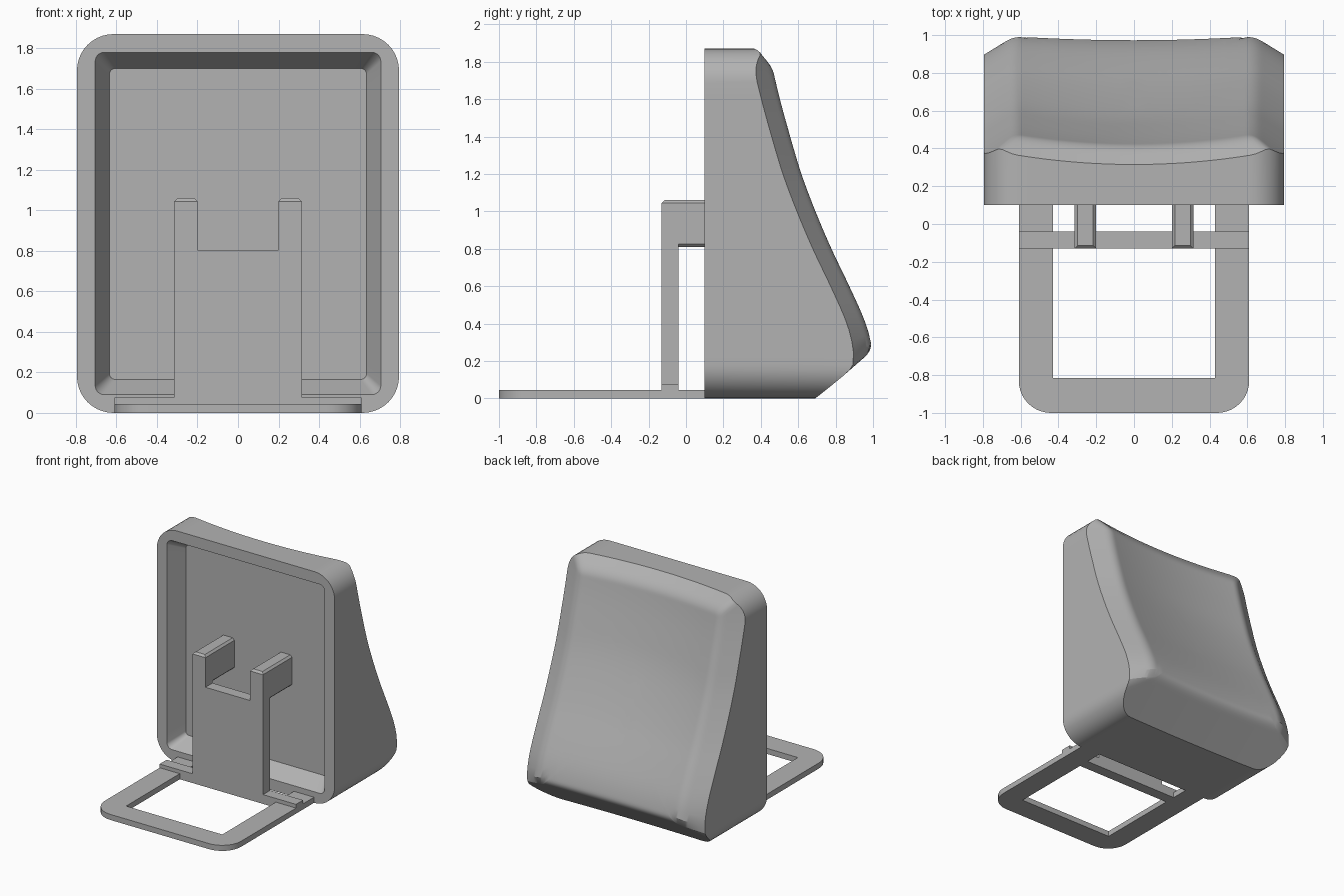
import bpy, bmesh, math

if "Cube" in bpy.data.objects:
    bpy.data.objects.remove(bpy.data.objects["Cube"])

grey = bpy.data.materials.new("grey plastic")
grey.diffuse_color = (0.45, 0.45, 0.45, 1)
grey.use_nodes = True
grey.node_tree.nodes["Principled BSDF"].inputs["Base Color"].default_value = grey.diffuse_color


def finish(bm, name):
    bmesh.ops.recalc_face_normals(bm, faces=bm.faces)
    me = bpy.data.meshes.new(name)
    bm.to_mesh(me)
    bm.free()
    me.materials.append(grey)
    ob = bpy.data.objects.new(name, me)
    bpy.context.collection.objects.link(ob)
    bpy.ops.object.select_all(action='DESELECT')
    ob.select_set(True)
    bpy.context.view_layer.objects.active = ob
    bpy.ops.object.shade_smooth_by_angle(angle=math.radians(28))
    return ob


def rounded_rect(hx, hz, cz, r, corner=10, side=24):
    """Closed loop of (x, z) with a constant point count."""
    r = max(min(r, hx, hz), 0.002)
    pts = []
    for q in range(4):
        sx, sz = ((1, 1), (-1, 1), (-1, -1), (1, -1))[q]
        for i in range(corner + 1):
            a = math.pi / 2 * (q + i / corner)
            pts.append((sx * (hx - r) + r * math.cos(a),
                        cz + sz * (hz - r) + r * math.sin(a)))
        # straight run to the next corner
        nx, nz = ((-1, 1), (-1, -1), (1, -1), (1, 1))[q]
        a = math.pi / 2 * (q + 1)
        end = (nx * (hx - r) + r * math.cos(a), cz + nz * (hz - r) + r * math.sin(a))
        x0, z0 = pts[-1]
        pts += [(x0 + (end[0] - x0) * t / side, z0 + (end[1] - z0) * t / side)
                for t in range(1, side)]
    return pts


def prism(name, outline, z0, z1, upright=False):
    """Extrude an outline along z, or along y when upright."""
    bm = bmesh.new()
    put = (lambda a, b, h: (a, h, b)) if upright else (lambda a, b, h: (a, b, h))
    lo = [bm.verts.new(put(a, b, z0)) for a, b in outline]
    hi = [bm.verts.new(put(a, b, z1)) for a, b in outline]
    bm.faces.new(lo)
    bm.faces.new(hi)
    n = len(lo)
    for i in range(n):
        bm.faces.new((lo[i], lo[(i + 1) % n], hi[(i + 1) % n], hi[i]))
    return finish(bm, name)


# Sculpted rear surface: ridge profile (z, y), with chamfered borders
RIDGE = [(0, 1.0), (.2, 1.0), (.3, .99), (.42, .955), (.6, .875), (.8, .78), (1.0, .695),
         (1.2, .62), (1.4, .56), (1.6, .505), (1.77, .465), (1.9, .44)]


def ridge(z):
    k = next(i for i in range(len(RIDGE) - 1) if z <= RIDGE[i + 1][0] or i == len(RIDGE) - 2)
    p = [RIDGE[max(0, min(len(RIDGE) - 1, k + j))] for j in (-1, 0, 1, 2)]
    h = p[2][0] - p[1][0]
    t = max(0, (z - p[1][0]) / h)
    m0 = (p[2][1] - p[0][1]) / (p[2][0] - p[0][0]) * h
    m1 = (p[3][1] - p[1][1]) / (p[3][0] - p[1][0]) * h
    return ((2*t**3 - 3*t*t + 1) * p[1][1] + (t**3 - 2*t*t + t) * m0
            + (3*t*t - 2*t**3) * p[2][1] + (t**3 - t*t) * m1)


def soft_min(a, b, k):
    h = max(k - abs(a - b), 0) / k
    return min(a, b) - h * h * k / 4


def rear(x, z):
    base = ridge(z)
    dip = (0.02 + 0.03 * min(1, max(0, (z - .3) / 1.0))) * (1 - (x / .62) ** 2)
    y = soft_min(base - dip, base + .01 - (abs(x) - .62) * .64, .03)
    y = soft_min(y, ridge(1.77) - dip - (z - 1.77) * 1.0, .03)
    return soft_min(y, .69 + 1.2 * z - dip * .5, .05)


# Body: recess floor, tapered recess walls, front rim, outer wall and rear in one skin
bm = bmesh.new()
CZ, HX, HZ = .935, .795, .935
rings = [[(x, .24, z) for x, z in rounded_rect(.635, .768, .933, .03)],
         [(x, .10, z) for x, z in rounded_rect(.705, .845, .935, .045)],
         [(x, .10, z) for x, z in rounded_rect(HX, HZ, CZ, .18)]]
insets = [i * .015 for i in range(22)] + [.36 + i * .06 for i in range(8)]
for d in insets:
    rings.append([(x, rear(x, z), z)
                  for x, z in rounded_rect(HX - d, HZ - d, CZ, max(.18 - d * .7, .04))])
loops = [[bm.verts.new(co) for co in ring] for ring in rings]
bm.faces.new(loops[0])
bm.faces.new(loops[-1])
for a, b in zip(loops, loops[1:]):
    for i in range(len(a)):
        j = (i + 1) % len(a)
        bm.faces.new((a[i], a[j], b[j], b[i]))
finish(bm, "body_shell")

# Floor frame, open at the back where it meets the body
R = .17
arc = [(-.61 + R - R * math.cos(i * math.pi / 20), -1 + R - R * math.sin(i * math.pi / 20))
       for i in range(11)]
half = [(-.43, -.815), (-.43, .1), (-.61, .1)] + arc
prism("floor_frame", half + [(-x, y) for x, y in reversed(half)], 0, .045)

# Crossbar at the foot of the upright
prism("crossbar", [(-.61, -.13), (.61, -.13), (.61, -.04), (-.61, -.04)], 0, .075)

# Upright plate with the notch between the two arms
prism("upright_plate", [(-.315, 0), (.315, 0), (.315, 1.0), (.2, 1.0), (.2, .805),
                        (-.2, .805), (-.2, 1.0), (-.315, 1.0)], -.13, -.04, True)

# Arms running back into the recess, with bevelled tops and undersides
for side, label in ((-1, "left"), (1, "right")):
    bm = bmesh.new()
    bmesh.ops.create_cube(bm, size=1)
    for v in bm.verts:
        v.co = (side * .2575 + v.co.x * .115, .055 + v.co.y * .37, .935 + v.co.z * .25)
    edges = [e for e in bm.edges
             if abs(e.verts[0].co.z - e.verts[1].co.z) < .01
             and min(v.co.y for v in e.verts) < 0
             and (e.verts[0].co.z > 1 or abs(e.verts[0].co.y - e.verts[1].co.y) > .1)]
    bmesh.ops.bevel(bm, geom=edges, offset=.016, segments=1, affect='EDGES')
    finish(bm, label + "_arm")
